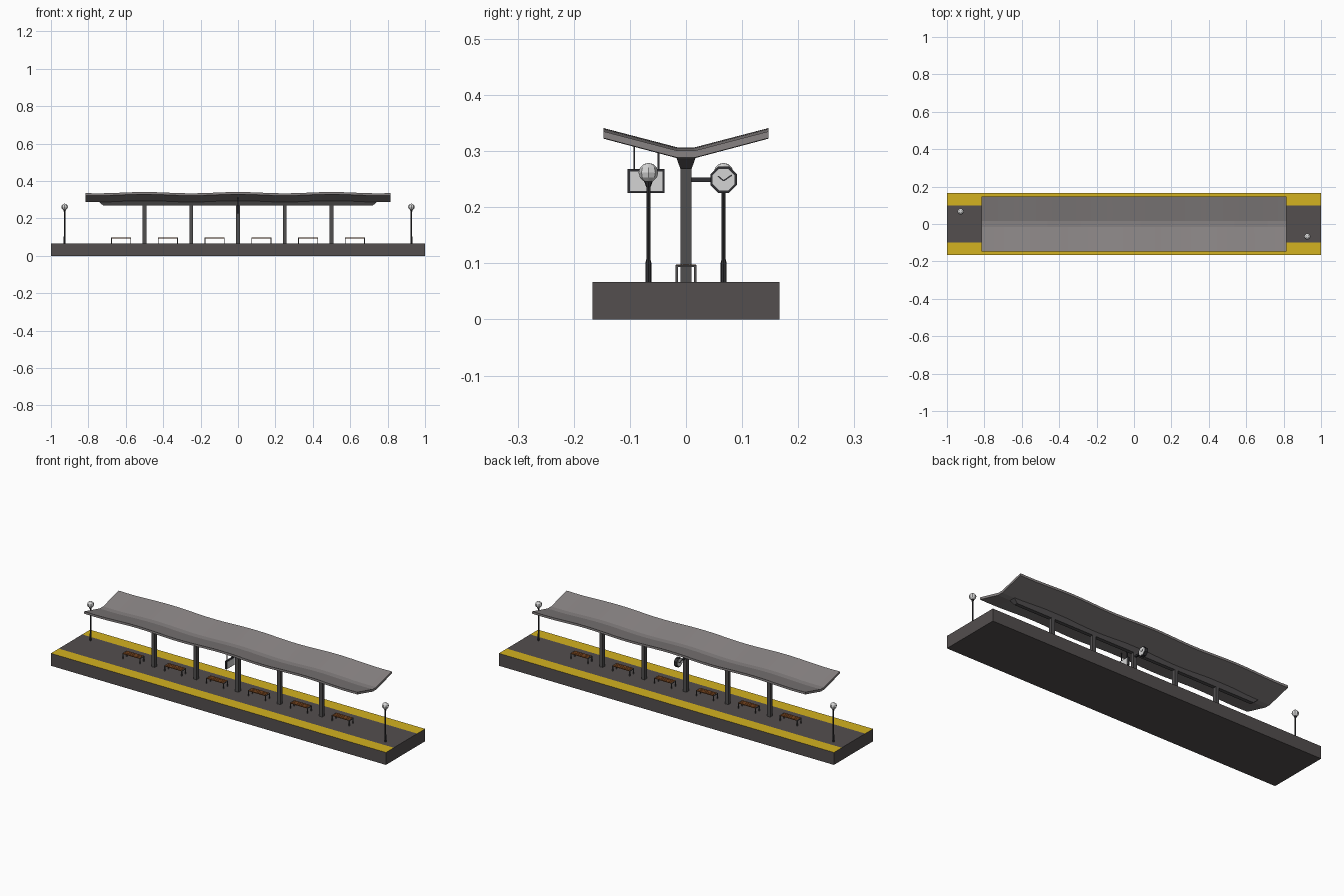
import bpy, bmesh, math
from mathutils import Matrix, Vector

cube = bpy.data.objects.get("Cube")
if cube:
    bpy.data.objects.remove(cube, do_unlink=True)


def material(name, r, g, b):
    """Flat material from 0-255 display values, stored as linear."""
    col = [((c / 255 + 0.055) / 1.055) ** 2.4 for c in (r, g, b)] + [1]
    m = bpy.data.materials.new(name)
    m.use_nodes = True
    m.diffuse_color = col
    m.node_tree.nodes["Principled BSDF"].inputs["Base Color"].default_value = col
    return m


CONCRETE = material("dark concrete", 83, 78, 78)
YELLOW = material("safety yellow", 212, 178, 32)
ROOF = material("roof grey", 135, 130, 130)
STEEL = material("column steel", 80, 78, 79)
DARK = material("dark metal", 48, 48, 51)
PALE = material("pale face", 212, 212, 212)
WOOD = material("bench wood", 118, 68, 30)


def finish(name, bm, *mats):
    bmesh.ops.recalc_face_normals(bm, faces=bm.faces)
    me = bpy.data.meshes.new(name)
    bm.to_mesh(me)
    bm.free()
    for m in mats:
        me.materials.append(m)
    ob = bpy.data.objects.new(name, me)
    bpy.context.collection.objects.link(ob)
    return ob


def box(name, lo, hi, mat, turn=0.0):
    """Box between two corners, optionally turned about x through its centre."""
    lo, hi = Vector(lo), Vector(hi)
    bm = bmesh.new()
    mx = (Matrix.Translation((lo + hi) / 2) @ Matrix.Rotation(turn, 4, "X")
          @ Matrix.Diagonal((*(hi - lo), 1)))
    bmesh.ops.create_cube(bm, size=1, matrix=mx)
    return finish(name, bm, mat)


def lathe(name, x, y, profile, mat, sides=8):
    """Stack of rings (radius, z) skinned into a turned part."""
    bm = bmesh.new()
    rings = []
    for r, z in profile:
        rings.append([bm.verts.new((x + r * math.cos(a), y + r * math.sin(a), z))
                      for a in (math.tau * i / sides for i in range(sides))])
    for a, b in zip(rings, rings[1:]):
        for i in range(sides):
            j = (i + 1) % sides
            bm.faces.new((a[i], a[j], b[j], b[i]))
    bm.faces.new(rings[0])
    bm.faces.new(rings[-1])
    return finish(name, bm, mat)


def smooth(ob, angle):
    bpy.ops.object.select_all(action="DESELECT")
    ob.select_set(True)
    bpy.context.view_layer.objects.active = ob
    bpy.ops.object.shade_smooth_by_angle(angle=math.radians(angle))


# Platform with yellow edge bands on its top
bm = bmesh.new()
bmesh.ops.create_cube(bm, size=1, matrix=Matrix.Translation((0, 0, 0.0335))
                      @ Matrix.Diagonal((2, 0.334, 0.067, 1)))
for y in (-0.1, 0.1):
    bmesh.ops.bisect_plane(bm, geom=bm.verts[:] + bm.edges[:] + bm.faces[:],
                           plane_co=(0, y, 0), plane_no=(0, 1, 0))
bm.normal_update()
for f in bm.faces:
    if f.normal.z > 0.9 and abs(f.calc_center_median().y) > 0.1:
        f.material_index = 1
finish("platform", bm, CONCRETE, YELLOW)

# Canopy: a shallow V section swept along x with a gentle wave
half = [(0.015, 0.287), (0.147, 0.322), (0.147, 0.334), (0.015, 0.2995)]
section = half + [(-y, z) for y, z in reversed(half)]
bm = bmesh.new()
steps = 36
rings = []
for i in range(steps + 1):
    x = -0.815 + 1.63 * i / steps
    lift = 0.0035 * (1 + math.cos(2 * math.tau * x))
    rings.append([bm.verts.new((x, y, z + lift)) for y, z in section])
for a, b in zip(rings, rings[1:]):
    for k in range(len(section)):
        n = (k + 1) % len(section)
        bm.faces.new((a[k], a[n], b[n], b[k]))
# End caps as three quads each: two wings and the middle
for ring in (rings[0], rings[-1]):
    for quad in ((0, 1, 2, 3), (4, 5, 6, 7), (0, 3, 4, 7)):
        bm.faces.new([ring[q] for q in quad])
smooth(finish("canopy_roof", bm, ROOF), 10)

# Tapered beam below the canopy
bm = bmesh.new()
loops = [[bm.verts.new((sx * lx, sy * ly, z))
          for sx, sy in ((-1, -1), (1, -1), (1, 1), (-1, 1))]
         for lx, ly, z in ((0.72, 0.01, 0.268), (0.75, 0.019, 0.294))]
for i in range(4):
    j = (i + 1) % 4
    bm.faces.new((loops[0][i], loops[0][j], loops[1][j], loops[1][i]))
bm.faces.new(loops[0])
bm.faces.new(loops[1])
finish("canopy_beam", bm, STEEL)

# Columns
for i in range(5):
    x = (i - 2) * 0.25
    box(f"column_{i + 1}", (x - 0.01, -0.01, 0.067), (x + 0.01, 0.01, 0.27), STEEL)

# Benches: two end frames, side rails and wooden slats
for i in range(6):
    x, n = (i - 2.5) * 0.25, i + 1
    for s in (-1, 1):
        e = x + s * 0.051
        for t in (-1, 1):
            y = t * 0.0165
            box(f"bench_{n}_leg", (e - 0.002, y - 0.002, 0.067),
                (e + 0.002, y + 0.002, 0.097), STEEL)
        box(f"bench_{n}_end_bar", (e - 0.002, -0.0185, 0.093),
            (e + 0.002, 0.0185, 0.097), STEEL)
    for k in (-1, 0, 1):
        y = k * 0.0122
        box(f"bench_{n}_slat", (x - 0.049, y - 0.0055, 0.0935),
            (x + 0.049, y + 0.0055, 0.0975), WOOD)

# Lamp posts at opposite ends
for side, x, y in (("left", 0.927, -0.067), ("right", -0.927, 0.067)):
    lathe(f"{side}_lamp_post", x, y,
          [(0.0055, 0.067), (0.0055, 0.1), (0.0035, 0.108), (0.0035, 0.235),
           (0.009, 0.249)], DARK)
    bm = bmesh.new()
    bmesh.ops.create_uvsphere(bm, u_segments=8, v_segments=6, radius=0.0175,
                              matrix=Matrix.Translation((x, y, 0.2615)))
    finish(f"{side}_lamp_globe", bm, PALE)

# Hanging sign on the front side of the middle column
box("sign_frame", (-0.005, -0.104, 0.225), (0.005, -0.038, 0.268), DARK)
for s in (-1, 1):
    box("sign_face", (s * 0.005 - 0.001, -0.1, 0.229),
        (s * 0.005 + 0.001, -0.042, 0.264), PALE)
for y in (-0.092, -0.049):
    box("sign_hanger", (-0.002, y - 0.0015, 0.266), (0.002, y + 0.0015, 0.313), DARK)

# Two-sided clock on an arm at the back side of the middle column
CY, CZ = 0.067, 0.249
box("clock_arm", (-0.004, 0.008, CZ - 0.004), (0.004, 0.047, CZ + 0.004), DARK)


def disc(name, radius, depth, x, mat):
    bm = bmesh.new()
    mx = (Matrix.Translation((x, CY, CZ)) @ Matrix.Rotation(math.pi / 2, 4, "Y")
          @ Matrix.Rotation(math.pi / 8, 4, "Z"))
    bmesh.ops.create_cone(bm, cap_ends=True, segments=8, radius1=radius,
                          radius2=radius, depth=depth, matrix=mx)
    return finish(name, bm, mat)


disc("clock_case", 0.0255, 0.018, 0, DARK)
for s in (-1, 1):
    disc("clock_face", 0.021, 0.002, s * 0.009, PALE)
    # Hands point up and outward, mirrored for the other face
    for length, angle in ((0.018, -55), (0.013, 50)):
        a = math.radians(angle) * s
        y = CY - math.sin(a) * length / 2
        z = CZ - 0.002 + math.cos(a) * length / 2
        box("clock_hand", (s * 0.0105 - 0.0006, y - 0.0012, z - length / 2),
            (s * 0.0105 + 0.0006, y + 0.0012, z + length / 2), DARK, a)
